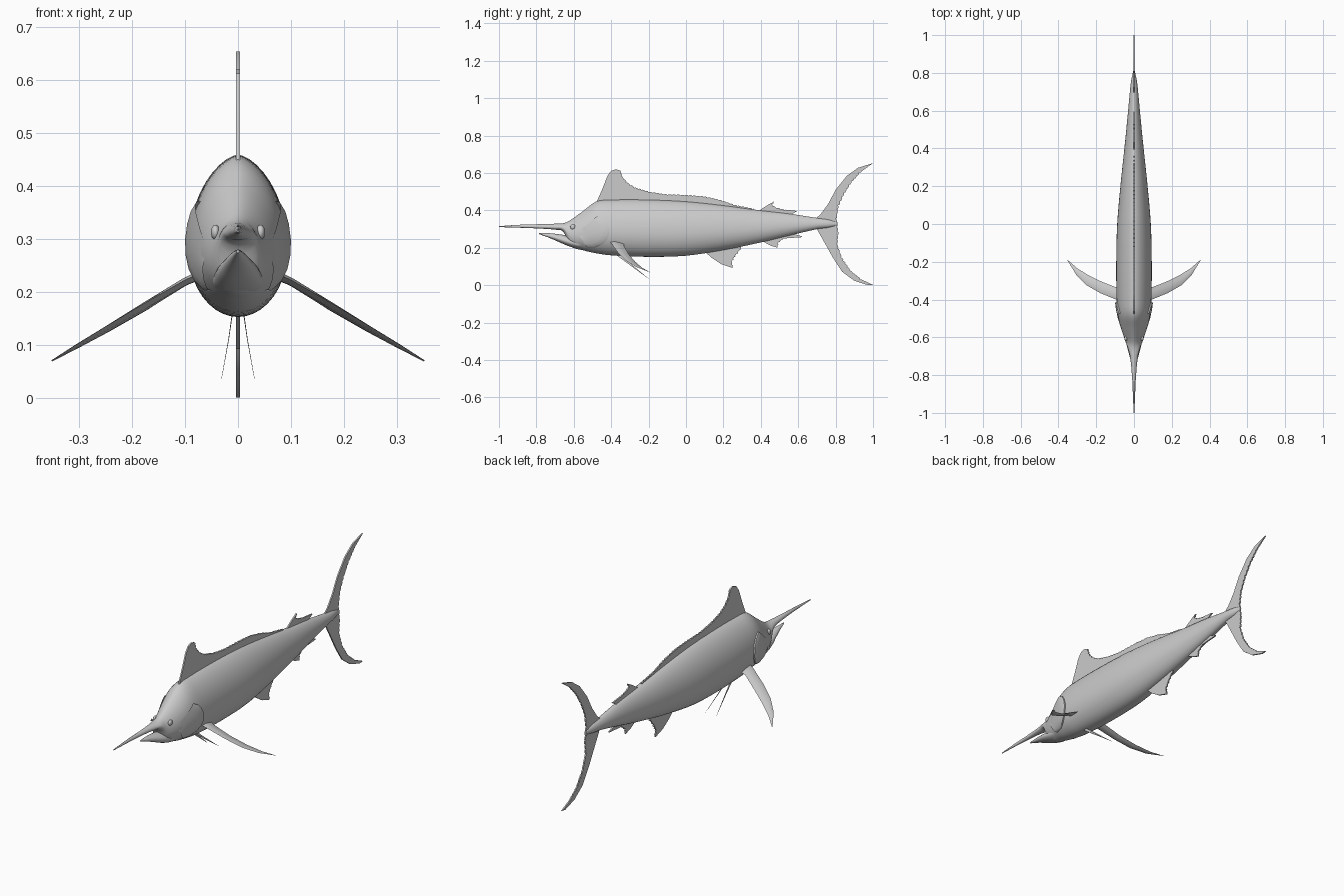
import bpy, bmesh, math
from mathutils import Vector

if "Cube" in bpy.data.objects:
    bpy.data.objects.remove(bpy.data.objects["Cube"])

grey = bpy.data.materials.new("grey")
grey.diffuse_color = (0.6, 0.6, 0.6, 1)
grey.use_nodes = True
grey.node_tree.nodes["Principled BSDF"].inputs["Base Color"].default_value = grey.diffuse_color


def finish(name, bm, angle=40, mirror=False):
    bmesh.ops.recalc_face_normals(bm, faces=bm.faces)
    me = bpy.data.meshes.new(name)
    bm.to_mesh(me)
    bm.free()
    ob = bpy.data.objects.new(name, me)
    bpy.context.collection.objects.link(ob)
    me.materials.append(grey)
    bpy.ops.object.select_all(action='DESELECT')
    ob.select_set(True)
    bpy.context.view_layer.objects.active = ob
    bpy.ops.object.shade_smooth_by_angle(angle=math.radians(angle))
    if mirror:
        mod = ob.modifiers.new("mirror", 'MIRROR')
        mod.use_mirror_merge = False
    return ob


def loft(name, rings, angle=40, mirror=False):
    """Skin closed rings of equal size and cap both ends."""
    bm = bmesh.new()
    vs = [[bm.verts.new(p) for p in r] for r in rings]
    n = len(vs[0])
    for a, b in zip(vs, vs[1:]):
        for i in range(n):
            bm.faces.new((a[i], a[(i + 1) % n], b[(i + 1) % n], b[i]))
    bm.faces.new(vs[0])
    bm.faces.new(vs[-1])
    return finish(name, bm, angle, mirror)


def sample(st, y):
    """Smooth interpolation of station rows (y, top, bottom, half width)."""
    i = 0
    while i < len(st) - 2 and y > st[i + 1][0]:
        i += 1

    def slope(k, c):
        a, b = st[max(k - 1, 0)], st[min(k + 1, len(st) - 1)]
        return (b[c] - a[c]) / (b[0] - a[0])
    h = st[i + 1][0] - st[i][0]
    t = (y - st[i][0]) / h
    out = []
    for c in (1, 2, 3):
        out.append((2*t**3 - 3*t*t + 1) * st[i][c] + (t**3 - 2*t*t + t) * h * slope(i, c)
                   + (3*t*t - 2*t**3) * st[i + 1][c] + (t**3 - t*t) * h * slope(i + 1, c))
    return out


def section(st, y, n=40, power=1.25):
    """Egg-shaped cross-section, narrower towards the back."""
    top, bot, w = sample(st, y)
    zc = bot + 0.42 * (top - bot)
    ring = []
    for k in range(n):
        a = 2 * math.pi * k / n
        c, s = math.cos(a), math.sin(a)
        x = math.copysign(abs(c) ** (power if s > 0 else 1.0), c) * w
        ring.append((x, y, zc + s * ((top - zc) if s > 0 else (zc - bot))))
    return ring


def skin(name, st, steps=4):
    ys = [a[0] + (b[0] - a[0]) * k / steps for a, b in zip(st, st[1:]) for k in range(steps)]
    return loft(name, [section(st, y) for y in ys + [st[-1][0]]], 60)


# Body with bill, and the separate lower jaw
BODY = [(-1, .316, .311, .002), (-.9, .323, .308, .006), (-.8, .326, .304, .011),
        (-.7, .329, .297, .021), (-.655, .332, .285, .033), (-.62, .347, .212, .046),
        (-.55, .397, .187, .069), (-.48, .448, .171, .085), (-.4, .457, .16, .092),
        (-.2, .457, .152, .094), (0, .448, .158, .089), (.2, .427, .188, .072),
        (.4, .4, .229, .051), (.55, .383, .265, .036), (.7, .36, .3, .022),
        (.76, .352, .308, .015), (.81, .338, .32, .004)]
JAW = [(-.785, .279, .273, .003), (-.74, .279, .257, .013), (-.69, .274, .236, .026),
       (-.64, .267, .214, .039), (-.59, .26, .198, .046), (-.54, .26, .192, .05)]
skin("body", BODY)
skin("lower_jaw", JAW)


def body_x(y, z):
    top, bot, w = sample(BODY, y)
    zc = bot + 0.42 * (top - bot)
    s = (z - zc) / ((top - zc) if z > zc else (zc - bot))
    return w * max(0, 1 - s * s) ** (0.625 if z > zc else 0.5)


# Raised gill covers with a stepped rear edge
EDGE = [(-.475, .37), (-.445, .355), (-.425, .33), (-.413, .3), (-.413, .27),
        (-.425, .24), (-.45, .217), (-.485, .202), (-.53, .203)]
bm = bmesh.new()
grid = []
for v, off in ((0, -.004), (.25, .001), (.5, .004), (.75, .007), (.95, .009), (1, .007), (1, -.01)):
    row = []
    for ey, ez in EDGE:
        y, z = -.58 + (ey + .58) * v, .28 + (ez - .28) * v
        row.append(bm.verts.new((body_x(y, z) + off, y, z)))
    grid.append(row)
for a, b in zip(grid, grid[1:]):
    for i in range(len(EDGE) - 1):
        bm.faces.new((a[i], a[i + 1], b[i + 1], b[i]))
bmesh.ops.remove_doubles(bm, verts=bm.verts, dist=1e-5)
finish("gill_cover", bm, 40, True)

# Eyes
bm = bmesh.new()
bmesh.ops.create_uvsphere(bm, u_segments=20, v_segments=12, radius=.014)
for v in bm.verts:
    v.co = Vector((v.co.x * .6 + body_x(-.605, .312), v.co.y - .605, v.co.z + .312))
finish("eye", bm, 60, True)


def fin(name, pts, ragged=(0, 0), thick=.007):
    """Flat fin in the middle plane; edges in the ragged range get small notches."""
    out = []
    for i, p in enumerate(pts):
        a, b = Vector(p), Vector(pts[(i + 1) % len(pts)])
        out.append(a)
        if ragged[0] <= i < ragged[1]:
            d = b - a
            n = max(1, round(d.length / .022))
            side = Vector((d.y, -d.x)).normalized() * .005
            for k in range(n):
                out.append(a + d * ((k + .55) / n))
                out.append(a + d * ((k + .75) / n) + side)
                if k < n - 1:
                    out.append(a + d * ((k + 1) / n))
    loft(name, [[(x, p.x, p.y) for p in out] for x in (-thick / 2, thick / 2)], 30)


# Middle fins, as (y, z) outlines
fin("dorsal_fin", [(-.48, .44), (-.445, .52), (-.42, .585), (-.4, .612), (-.375, .62), (-.35, .612),
                   (-.34, .58), (-.313, .548), (-.27, .522), (-.195, .5), (-.115, .487), (.02, .482),
                   (.1, .475), (.18, .457), (.26, .43), (.36, .41), (.36, .38), (0, .4), (-.4, .4)], (5, 15))
fin("rear_dorsal_fin", [(.38, .39), (.4, .405), (.435, .428), (.47, .447), (.463, .425), (.49, .414),
                        (.53, .404), (.595, .397), (.55, .37), (.45, .36)], (3, 6))
fin("front_anal_fin", [(.09, .19), (.135, .148), (.19, .112), (.25, .092), (.243, .125),
                       (.262, .158), (.295, .2), (.29, .24), (.15, .23)], (3, 6))
fin("rear_anal_fin", [(.4, .25), (.41, .235), (.45, .213), (.49, .2), (.488, .225), (.52, .25),
                      (.62, .257), (.62, .261), (.56, .28), (.45, .28)], (3, 5))
fin("tail_fin", [(.68, .345), (.72, .38), (.76, .435), (.8, .51), (.86, .585), (.92, .628), (1, .653),
                 (.94, .61), (.885, .55), (.845, .487), (.815, .42), (.805, .35), (.815, .285),
                 (.81, .215), (.835, .145), (.88, .078), (.94, .03), (1, .002), (.975, 0), (.9, .024),
                 (.835, .072), (.785, .148), (.745, .22), (.7, .3)], (7, 16))


def blade(name, rows):
    """Thin lens-shaped fin from rows of leading point, trailing point, thickness."""
    rings = []
    up = Vector((.5, 0, .86))
    for a, b, t in rows:
        a, b = Vector(a), Vector(b)
        q = a.lerp(b, .3)
        r = a.lerp(b, .7)
        rings.append([a, q + up * t, r + up * t * .6, b, r - up * t * .6, q - up * t])
    loft(name, rings, 50, True)


# Paired side fins
blade("pectoral_fin", [((.07, -.41, .235), (.07, -.33, .225), .008),
                       ((.1, -.398, .222), (.1, -.333, .212), .007),
                       ((.18, -.365, .176), (.17, -.306, .166), .006),
                       ((.25, -.325, .134), (.24, -.272, .126), .004),
                       ((.305, -.27, .1), (.3, -.235, .094), .003),
                       ((.352, -.193, .07), (.351, -.19, .068), .001)])
blade("pelvic_fin", [((.009, -.385, .17), (.009, -.36, .17), .0015),
                     ((.018, -.3, .108), (.018, -.287, .108), .001),
                     ((.031, -.202, .036), (.031, -.2, .036), .0005)])
